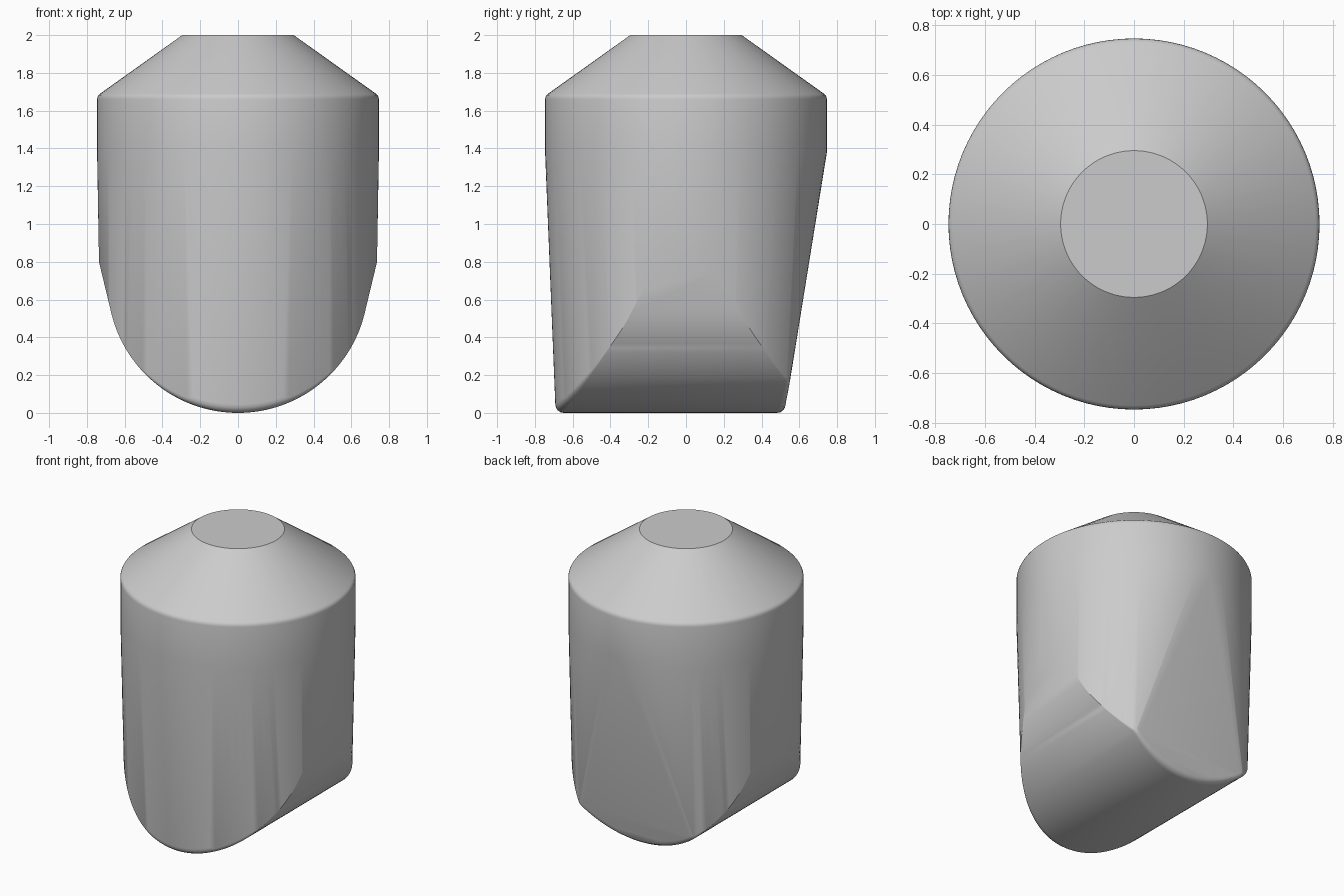
import bpy, bmesh
from math import sin, cos, pi, sqrt, radians

cube = bpy.data.objects.get("Cube")
if cube:
    bpy.data.objects.remove(cube, do_unlink=True)

grey = bpy.data.materials.new("plain_grey")
grey.use_nodes = True
grey.diffuse_color = (0.6, 0.6, 0.6, 1)
grey.node_tree.nodes["Principled BSDF"].inputs["Base Color"].default_value = (0.6, 0.6, 0.6, 1)

SIDES = 96
KEEL_R = 0.69          # radius of the rounded underside
FLARE = radians(76.5)  # where the underside turns into straight flanks
EDGE = 0.045           # rounding of the lower end edges
points = []

# Round upper body, soft shoulder rim and cone up to the flat top
rings = [(0.746, 1.38), (0.746, 1.66), (0.744, 1.672), (0.739, 1.682),
         (0.73, 1.69), (0.295, 2.0)]
for radius, z in rings:
    for i in range(SIDES):
        a = 2 * pi * i / SIDES
        points.append((radius * cos(a), radius * sin(a), z))


def section(z):
    """Half width and half depth of the tapering body at height z."""
    return 0.728 + 0.018 * z / 1.38, 0.692 + 0.054 * z / 1.38


# Underside outline: point and outward normal
outline = []
for i in range(33):
    t = FLARE * i / 32
    outline.append((KEEL_R * sin(t), KEEL_R * (1 - cos(t)), sin(t), -cos(t)))
x0, z0, nx, nz = outline[-1]
for i in range(1, 25):
    d = 0.29 * i / 24
    outline.append((x0 + d * cos(FLARE), z0 + d * sin(FLARE), nx, nz))

# Underside ends: curved front, slanted flat back, both with rounded edges
for x, z, nx, nz in outline:
    half_width, half_depth = section(z)
    if x > half_width:
        break
    y_round = half_depth * sqrt(1 - (x / half_width) ** 2)
    y_back = min(y_round, 0.527 + 0.158 * z)
    r = EDGE * max(0, 1 - z / 0.35)
    for y_end, way in ((-y_round, -1), (y_back, 1)):
        for k in range(5):
            a = pi / 2 * k / 4
            px = max(0, x - nx * r * (1 - cos(a)))
            pz = z - nz * r * (1 - cos(a))
            py = y_end - way * r * (1 - sin(a))
            points += [(px, py, pz), (-px, py, pz)]

# Wrap one smooth convex skin around all the outlines
bm = bmesh.new()
for p in points:
    bm.verts.new(p)
bmesh.ops.remove_doubles(bm, verts=bm.verts, dist=0.0005)
bmesh.ops.convex_hull(bm, input=bm.verts)
bmesh.ops.delete(bm, geom=[v for v in bm.verts if not v.link_faces], context='VERTS')
bmesh.ops.dissolve_limit(bm, angle_limit=radians(0.2), verts=bm.verts, edges=bm.edges)
bmesh.ops.recalc_face_normals(bm, faces=bm.faces)
mesh = bpy.data.meshes.new("capsule_body")
bm.to_mesh(mesh)
bm.free()
mesh.materials.append(grey)
body = bpy.data.objects.new("capsule_body", mesh)
bpy.context.collection.objects.link(body)

bpy.ops.object.select_all(action='DESELECT')
body.select_set(True)
bpy.context.view_layer.objects.active = body
bpy.ops.object.shade_smooth_by_angle(angle=radians(25))
